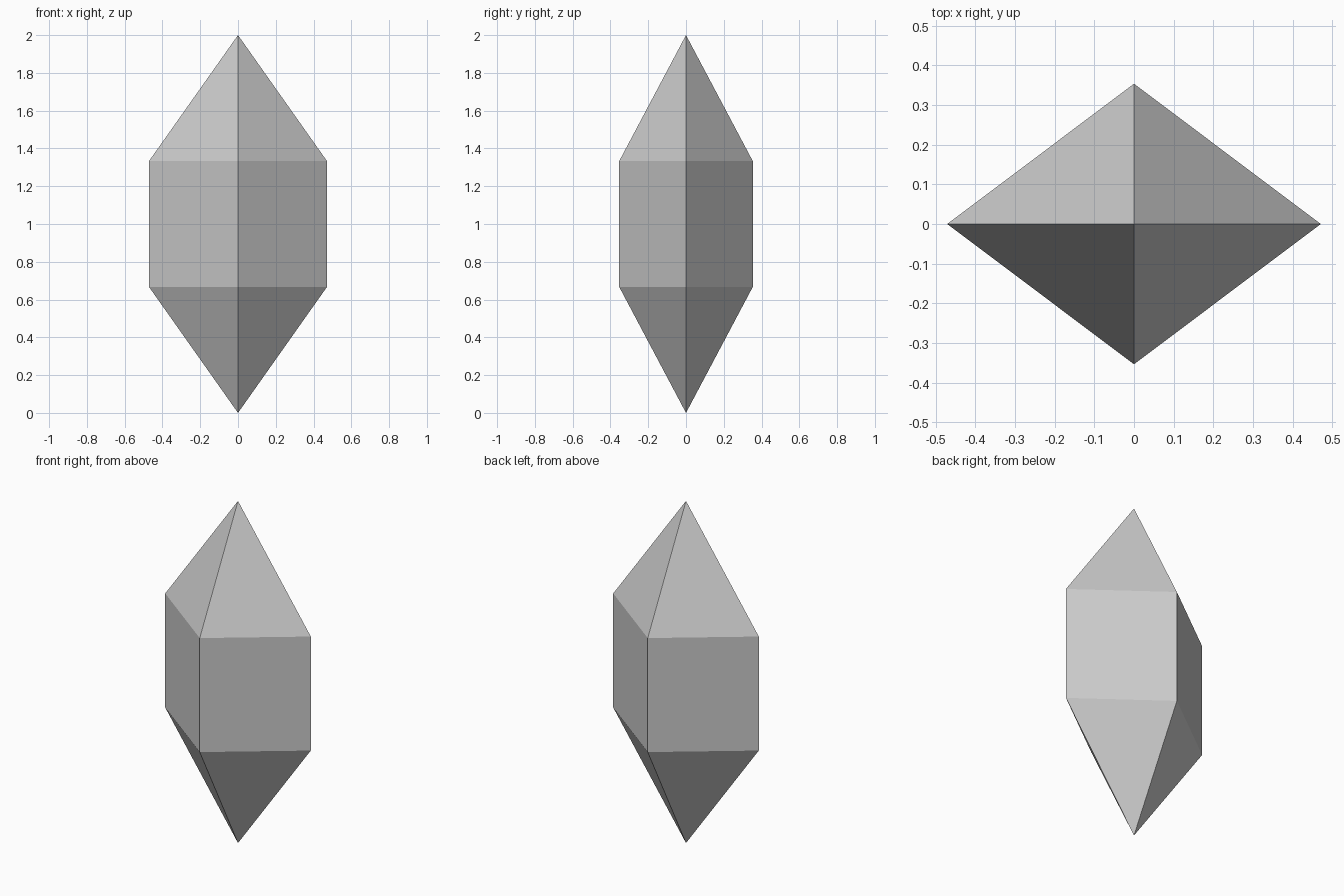
import bpy
import bmesh

if "Cube" in bpy.data.objects:
    bpy.data.objects.remove(bpy.data.objects["Cube"])

HALF_X, HALF_Y = 0.471, 0.3535
LOW, HIGH, TOP = 2 / 3, 4 / 3, 2.0

bm = bmesh.new()


def ring(z):
    """Diamond-shaped cross-section at height z."""
    return [bm.verts.new((x * HALF_X, y * HALF_Y, z))
            for x, y in ((1, 0), (0, 1), (-1, 0), (0, -1))]


# Straight middle with a pointed tip at each end
bottom_tip = bm.verts.new((0, 0, 0))
lower, upper = ring(LOW), ring(HIGH)
top_tip = bm.verts.new((0, 0, TOP))
for i in range(4):
    j = (i + 1) % 4
    bm.faces.new((bottom_tip, lower[j], lower[i]))
    bm.faces.new((lower[i], lower[j], upper[j], upper[i]))
    bm.faces.new((upper[i], upper[j], top_tip))
bmesh.ops.recalc_face_normals(bm, faces=bm.faces)

mesh = bpy.data.meshes.new("crystal")
bm.to_mesh(mesh)
bm.free()
crystal = bpy.data.objects.new("crystal", mesh)
bpy.context.collection.objects.link(crystal)
